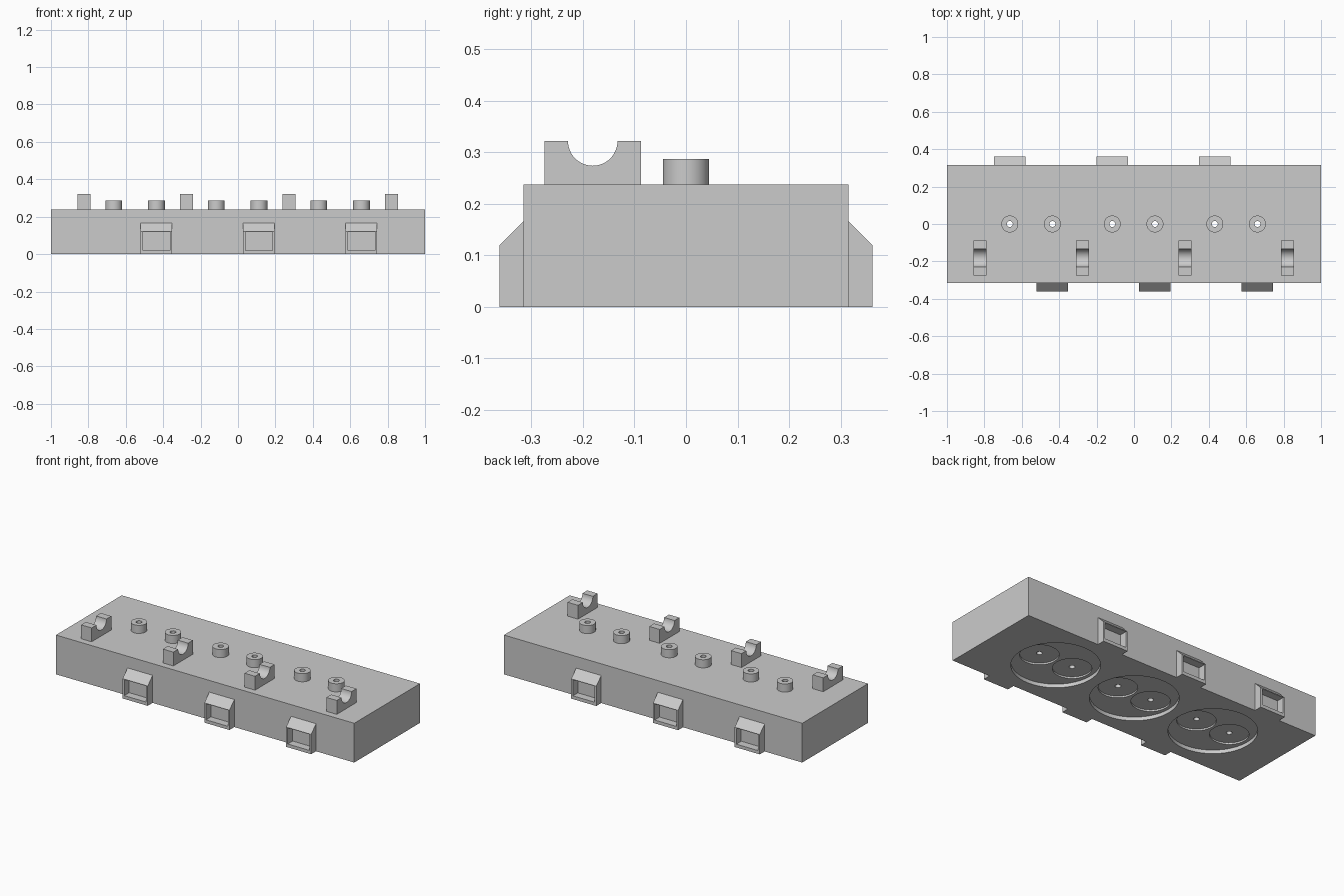
import bpy, bmesh, math
from mathutils import Matrix

if "Cube" in bpy.data.objects:
    bpy.data.objects.remove(bpy.data.objects["Cube"])

TOP, HALF_D = 0.238, 0.315
PITCH, OFFSET, PAIR = 0.548, -0.002, 0.114
CENTRES = [OFFSET + PITCH * i for i in (-1, 0, 1)]
PEG_X = [c + s * PAIR for c in CENTRES for s in (-1, 1)]


def make(name, bm):
    bmesh.ops.recalc_face_normals(bm, faces=bm.faces)
    me = bpy.data.meshes.new(name)
    bm.to_mesh(me)
    bm.free()
    ob = bpy.data.objects.new(name, me)
    bpy.context.collection.objects.link(ob)
    return ob


def box(name, x0, x1, y0, y1, z0, z1):
    bm = bmesh.new()
    m = Matrix.Translation(((x0 + x1) / 2, (y0 + y1) / 2, (z0 + z1) / 2))
    m = m @ Matrix.Diagonal((x1 - x0, y1 - y0, z1 - z0, 1))
    bmesh.ops.create_cube(bm, size=1, matrix=m)
    return make(name, bm)


def cylinders(name, xs, r, z0, z1, seg=48):
    bm = bmesh.new()
    for x in xs:
        bmesh.ops.create_cone(bm, cap_ends=True, segments=seg, radius1=r, radius2=r,
                              depth=z1 - z0, matrix=Matrix.Translation((x, 0, (z0 + z1) / 2)))
    return make(name, bm)


def extrude_x(name, profile, xc, width):
    """Extrude a (y, z) profile along x."""
    bm = bmesh.new()
    f = bm.faces.new([bm.verts.new((xc - width / 2, y, z)) for y, z in profile])
    ext = bmesh.ops.extrude_face_region(bm, geom=[f])
    vs = [v for v in ext["geom"] if isinstance(v, bmesh.types.BMVert)]
    bmesh.ops.translate(bm, verts=vs, vec=(width, 0, 0))
    return make(name, bm)


def select(ob):
    bpy.ops.object.select_all(action='DESELECT')
    ob.select_set(True)
    bpy.context.view_layer.objects.active = ob


def cut(ob, cutter):
    select(ob)
    m = ob.modifiers.new("cut", 'BOOLEAN')
    m.operation, m.solver, m.object = 'DIFFERENCE', 'EXACT', cutter
    bpy.ops.object.modifier_apply(modifier=m.name)
    bpy.data.objects.remove(cutter)


def smooth(ob):
    select(ob)
    bpy.ops.object.shade_smooth_by_angle(angle=math.radians(30))


# Main block with round recesses underneath and drilled holes
body = box("body", -1, 1, -HALF_D, HALF_D, 0, TOP)
cut(body, cylinders("recess_cutter", CENTRES, 0.24, -0.1, 0.022, 64))
cut(body, cylinders("seat_cutter", PEG_X, 0.106, -0.1, 0.032))
cut(body, cylinders("hole_cutter", PEG_X, 0.016, -0.1, 0.5, 24))
smooth(body)

# Hollow pegs
pegs = cylinders("pegs", PEG_X, 0.045, TOP, 0.287)
cut(pegs, cylinders("peg_hole_cutter", PEG_X, 0.016, 0.1, 0.5, 24))
smooth(pegs)

# Rod cradles with a half-round notch
CY, CZ, R = -0.181, 0.322, 0.048
arc = [(CY - R * math.cos(math.pi * i / 24), CZ - R * math.sin(math.pi * i / 24))
       for i in range(25)]
cradle = [(-0.275, TOP), (-0.275, CZ)] + arc + [(-0.087, CZ), (-0.087, TOP)]
for i in range(4):
    smooth(extrude_x(f"cradle_{i + 1}", cradle, OFFSET + PITCH * (i - 1.5), 0.07))

# Open-faced side brackets, back ones turned half round
bracket = [(-HALF_D, 0), (-0.362, 0), (-0.362, 0.12), (-HALF_D, 0.167)]
for i, c in enumerate(CENTRES):
    for side, x in (("front", c + PAIR), ("back", c - PAIR)):
        px = x if side == "front" else -x
        ob = extrude_x(f"{side}_bracket_{i + 1}", bracket, px, 0.168)
        cut(ob, box("pocket_cutter", px - 0.073, px + 0.073, -0.5, -0.2, 0.02, 0.117))
        if side == "back":
            ob.data.transform(Matrix.Rotation(math.pi, 4, 'Z'))
